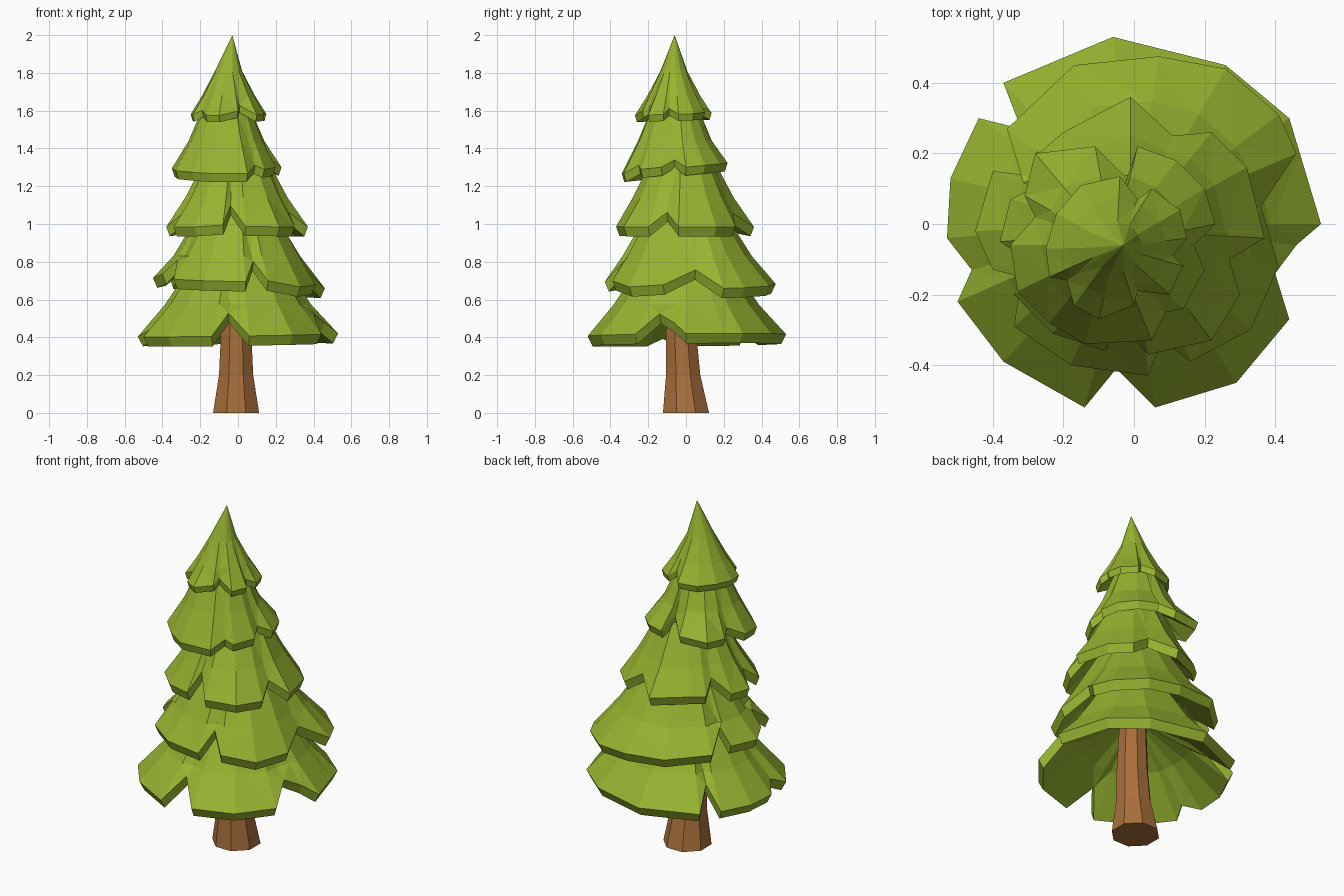
import bpy, bmesh, math
from mathutils import Vector

if "Cube" in bpy.data.objects:
    bpy.data.objects.remove(bpy.data.objects["Cube"])


def material(name, color):
    m = bpy.data.materials.new(name)
    m.diffuse_color = (*color, 1)
    m.use_nodes = True
    m.node_tree.nodes["Principled BSDF"].inputs["Base Color"].default_value = m.diffuse_color
    return m


GREEN = material("foliage_green", (0.31, 0.45, 0.03))
BROWN = material("bark_brown", (0.40, 0.16, 0.045))


def loft(name, rings, mat, apex=None):
    """Skin a stack of equal-length point rings; close the ends."""
    bm = bmesh.new()
    loops = [[bm.verts.new(p) for p in ring] for ring in rings]
    n = len(loops[0])
    for a, b in zip(loops, loops[1:]):
        for i in range(n):
            j = (i + 1) % n
            bm.faces.new((a[i], a[j], b[j], b[i]))
    bm.faces.new(loops[0][::-1])
    if apex:
        tip = bm.verts.new(apex)
        for i in range(n):
            bm.faces.new((loops[-1][i], loops[-1][(i + 1) % n], tip))
    else:
        bm.faces.new(loops[-1])
    bmesh.ops.triangulate(bm, faces=[f for f in bm.faces if len(f.verts) == 4],
                          quad_method='SHORT_EDGE')
    bmesh.ops.recalc_face_normals(bm, faces=bm.faces)
    me = bpy.data.meshes.new(name)
    bm.to_mesh(me)
    bm.free()
    me.materials.append(mat)
    ob = bpy.data.objects.new(name, me)
    bpy.context.collection.objects.link(ob)
    return ob


def tier(name, centre, R, z, lip, lift, tilt, rim, under, upper, apex=None):
    """Notched skirt: rim points nearer the centre are raised into V notches.
    under / upper are (radius, height) rings inside and above the rim."""
    c = Vector(centre)
    pts = [Vector(p) - c for p in rim]

    def ring(rad, h, follow):
        out = []
        for p in pts:
            r = rad * (1 - follow + follow * p.length / R)
            d = p.normalized() * r
            out.append((c.x + d.x, c.y + d.y, h))
        return out

    low, top = [], []
    for p in pts:
        h = z + lift * max(0, R - p.length) + tilt[0] * p.x + tilt[1] * p.y
        q = c + p * 0.95
        low.append((q.x, q.y, h))
        q = c + p
        top.append((q.x, q.y, h + lip))
    rings = [ring(r, h, 0.3) for r, h in under] + [low, top]
    rings += [ring(r, h, 0.4 if i == 0 else 0.1) for i, (r, h) in enumerate(upper)]
    loft(name, rings, GREEN, apex)


# Trunk: flared eight-sided column
trunk = []
for cx, cy, r, h in [(-.01, 0, .132, 0), (-.01, -.015, .098, .2),
                     (-.01, -.025, .088, .4), (-.01, -.02, .07, .8)]:
    trunk.append([(cx + r * math.cos(math.tau * (i + .5) / 8),
                   cy + r * math.sin(math.tau * (i + .5) / 8), h) for i in range(8)])
loft("trunk", trunk, BROWN)

# Foliage skirts, bottom to top
tier("foliage_tier_1", (0, 0), .51, .36, .052, 1.25, (.015, .01),
     [(.53, 0), (.47, .2), (.44, .3), (.26, .45), (-.06, .53), (-.37, .40),
      (-.32, .27), (-.44, .30), (-.52, .13), (-.53, -.04), (-.46, -.13),
      (-.50, -.22), (-.37, -.39), (-.14, -.52), (-.05, -.41), (.06, -.52),
      (.29, -.45), (.44, -.27), (.40, -.14), (.46, -.06)],
     [(.08, .66), (.29, .54)], [(.38, .575), (.25, .78)])

tier("foliage_tier_2", (0, 0), .44, .635, .052, 1.2, (-.06, 0),
     [(.46, .2), (.41, .31), (.26, .44), (.07, .475), (-.17, .45), (-.36, .27),
      (-.32, .14), (-.40, .15), (-.45, -.02), (-.40, -.13), (-.32, -.15),
      (-.34, -.29), (-.18, -.4), (.04, -.43), (.08, -.33), (.16, -.39),
      (.33, -.30), (.41, -.12), (.36, .05)],
     [(.1, .86), (.27, .79)], [(.34, .83), (.21, 1.05)])

tier("foliage_tier_3", (-.01, -.02), .355, .935, .05, 1.2, (0, 0),
     [(.37, -.04), (.32, .16), (.22, .26), (.11, .25), (-.01, .36), (-.20, .26),
      (-.27, .20), (-.25, .12), (-.35, .07), (-.38, -.05), (-.29, -.11),
      (-.34, -.20), (-.23, -.31), (-.08, -.36), (-.04, -.28), (.04, -.37),
      (.22, -.33), (.30, -.20), (.27, -.10)],
     [(.08, 1.17), (.20, 1.08)], [(.265, 1.14), (.16, 1.35)])

tier("foliage_tier_4", (-.06, -.06), .285, 1.25, .045, .8, (0, .1),
     [(.23, 0), (.2, .10), (.12, .18), (.01, .22), (-.02, .13), (-.11, .22),
      (-.28, .20), (-.31, .08), (-.28, .02), (-.35, -.06), (-.33, -.19),
      (-.24, -.28), (-.14, -.34), (.05, -.33), (.09, -.25), (.14, -.24),
      (.20, -.13), (.17, -.06)],
     [(.06, 1.44), (.15, 1.38)], [(.20, 1.44), (.12, 1.63)])

tier("foliage_tier_5", (-.05, -.065), .2, 1.545, .036, .8, (0, .03),
     [(.15, -.04), (.13, .04), (.05, .10), (.01, .07), (-.04, .135), (-.15, .11),
      (-.22, .03), (-.25, -.07), (-.24, -.15), (-.19, -.16), (-.17, -.23),
      (-.10, -.27), (.0, -.23), (.01, -.19), (.10, -.20), (.14, -.12), (.11, -.09)],
     [(.05, 1.68), (.10, 1.63)], [(.14, 1.68), (.072, 1.81)], (-.03, -.06, 2.0))
